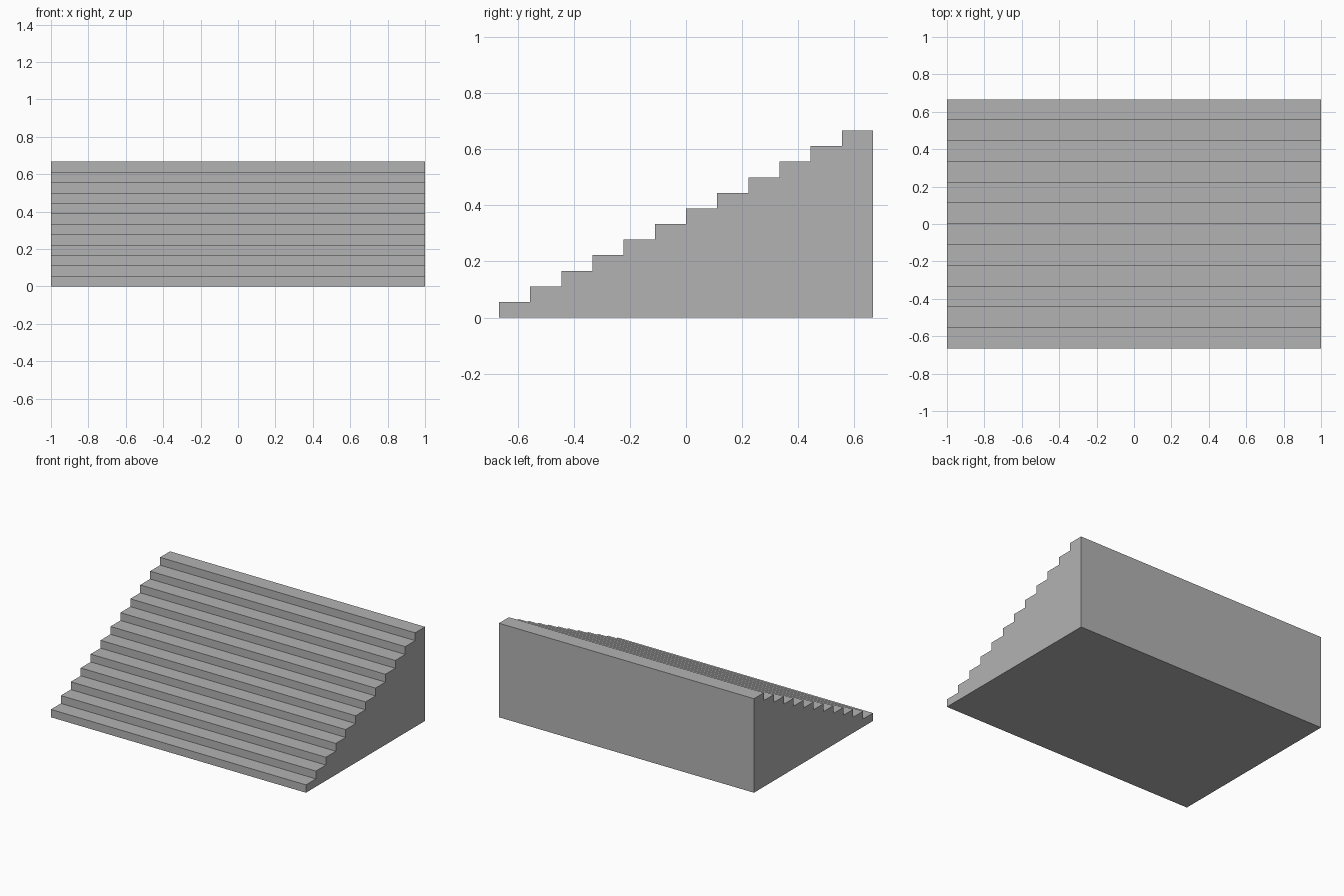
import bpy
import bmesh

cube = bpy.data.objects.get("Cube")
if cube:
    bpy.data.objects.remove(cube, do_unlink=True)

STEPS = 12
WIDTH = 2.0
DEPTH = 4 / 3
HEIGHT = 2 / 3
tread = DEPTH / STEPS
rise = HEIGHT / STEPS

# Plain grey for the whole staircase
grey = bpy.data.materials.new("grey")
grey.use_nodes = True
colour = (0.45, 0.45, 0.45, 1)
grey.diffuse_color = colour
grey.node_tree.nodes["Principled BSDF"].inputs["Base Color"].default_value = colour

# Side profile: up the steps from the front, then down the back
profile = [(-DEPTH / 2, 0)]
for i in range(STEPS):
    y = -DEPTH / 2 + i * tread
    z = (i + 1) * rise
    profile += [(y, z), (y + tread, z)]
profile.append((DEPTH / 2, 0))

# Extrude the profile across the width
bm = bmesh.new()
side = bm.faces.new([bm.verts.new((-WIDTH / 2, y, z)) for y, z in profile])
extruded = bmesh.ops.extrude_face_region(bm, geom=[side], use_keep_orig=True)
far_verts = [v for v in extruded["geom"] if isinstance(v, bmesh.types.BMVert)]
bmesh.ops.translate(bm, verts=far_verts, vec=(WIDTH, 0, 0))
bmesh.ops.recalc_face_normals(bm, faces=bm.faces)

mesh = bpy.data.meshes.new("staircase")
bm.to_mesh(mesh)
bm.free()
mesh.materials.append(grey)
staircase = bpy.data.objects.new("staircase", mesh)
bpy.context.collection.objects.link(staircase)
